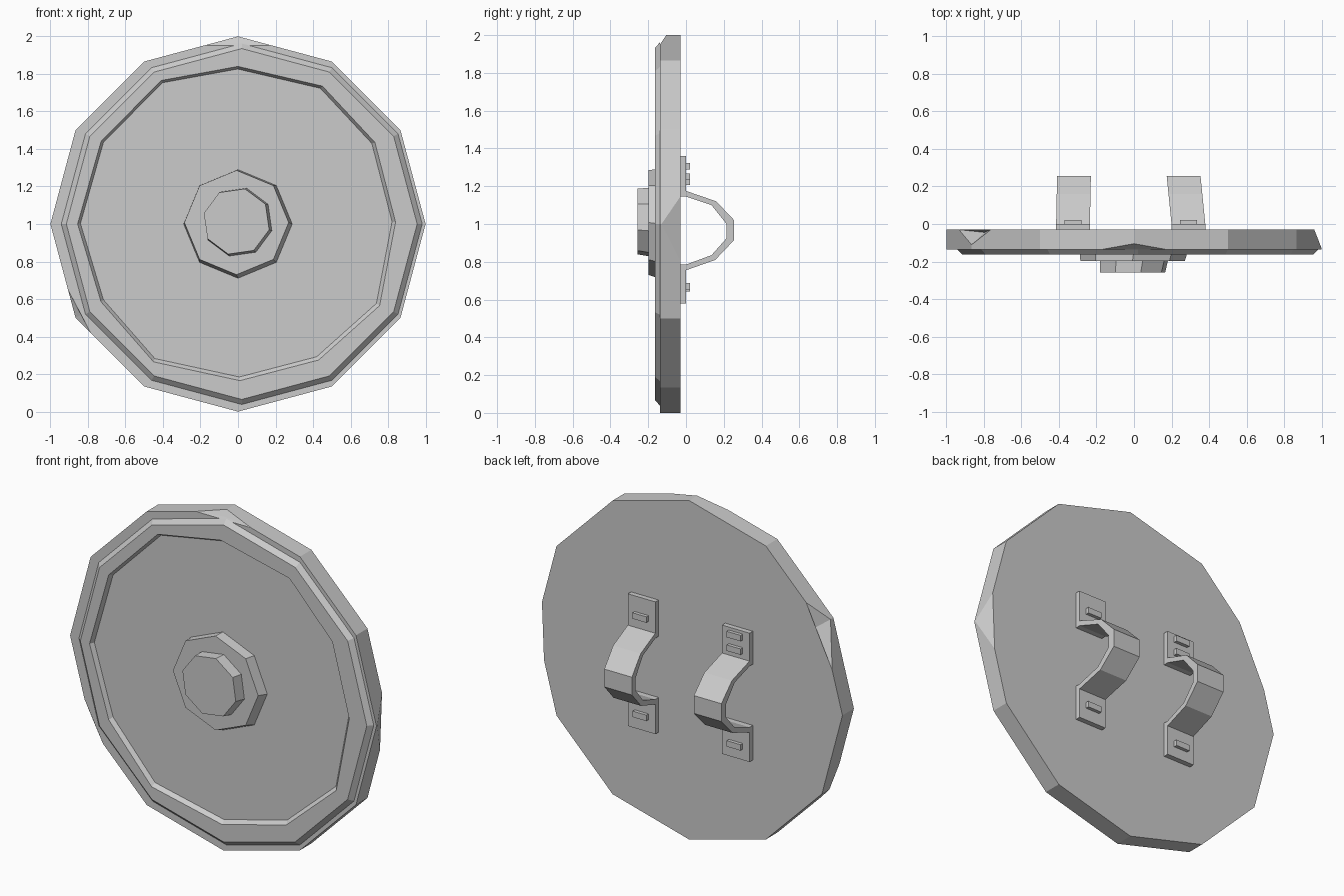
import bpy, bmesh
from math import sin, cos, pi
from mathutils import Vector

if "Cube" in bpy.data.objects:
    bpy.data.objects.remove(bpy.data.objects["Cube"], do_unlink=True)

steel = bpy.data.materials.new("grey_steel")
steel.use_nodes = True
GREY = (0.6, 0.6, 0.6, 1)
steel.diffuse_color = GREY
steel.node_tree.nodes["Principled BSDF"].inputs["Base Color"].default_value = GREY


def finish(bm, name):
    bmesh.ops.recalc_face_normals(bm, faces=bm.faces)
    mesh = bpy.data.meshes.new(name)
    bm.to_mesh(mesh)
    bm.free()
    mesh.materials.append(steel)
    obj = bpy.data.objects.new(name, mesh)
    bpy.context.collection.objects.link(obj)
    return obj


def ngon(sides, radius, cx=0, cz=1, turn=0):
    """Outline in x, z with the first corner at the top, running towards +x."""
    return [(cx + radius * sin(2 * pi * i / sides + turn),
             cz + radius * cos(2 * pi * i / sides + turn)) for i in range(sides)]


def scaled(outline, factor, dx=0, dz=0):
    return [(x * factor + dx, 1 + (z - 1) * factor + dz) for x, z in outline]


def loft(rings, cap_start=True, cap_end=True):
    """Join (outline, y) rings into one shell."""
    bm = bmesh.new()
    loops = [[bm.verts.new((x, y, z)) for x, z in outline] for outline, y in rings]
    for a, b in zip(loops, loops[1:]):
        for i in range(len(a)):
            j = (i + 1) % len(a)
            bm.faces.new((a[i], a[j], b[j], b[i]))
    if cap_start:
        bm.faces.new(loops[0])
    if cap_end:
        bm.faces.new(loops[-1])
    return bm, loops


def dent(bm, loop, other, i, before, after, depth, push):
    """Chip a rim corner: cut off its three edges, then push the corner in."""
    v = loop[i]
    count = len(loop)
    ends = ((loop[i - 1], before), (loop[(i + 1) % count], after), (other[i], depth))
    cuts = []
    for end, t in ends:
        edge = bm.edges.get((v, end))
        cuts.append(bmesh.utils.edge_split(edge, v, t)[1])
    for a, b in ((0, 1), (1, 2), (0, 2)):
        bmesh.ops.connect_verts(bm, verts=[cuts[a], cuts[b]])
    v.co += Vector(push)


BACK, SLAB, RIM = -0.03, -0.137, -0.163

# Main disc with chipped corners
bm, (back, front) = loft([(ngon(12, 1), BACK), (ngon(12, 1), SLAB)], cap_end=True)
dent(bm, back, front, 3, 0.29, 0.39, 0.93, (-0.045, 0, 0))
dent(bm, back, front, 10, 0.5, 0.28, 0.75, (0.07, -0.015, -0.05))
dent(bm, front, back, 0, 0.36, 0.36, 0.3, (0, 0.01, -0.035))
dent(bm, front, back, 8, 0.22, 0.3, 0.35, (0.03, 0.01, 0.015))
finish(bm, "disc")

# Raised border: outer slope, flat rim, inner slope and recessed panel
panel = [(0, 1.84), (0.45, 1.735), (0.73, 1.435), (0.84, 1.01), (0.755, 0.565), (0.43, 0.275),
         (0.01, 0.165), (-0.45, 0.265), (-0.73, 0.585), (-0.855, 1), (-0.73, 1.44), (-0.41, 1.765)]
bm, _ = loft([(ngon(12, 0.962, 0.02), SLAB), (ngon(12, 0.935, 0.02), RIM),
              (panel, RIM), (scaled(panel, 0.98, -0.002, 0.003), SLAB - 0.003)], cap_start=False)
finish(bm, "raised_border")

# Stepped boss in the middle
bm, _ = loft([(ngon(8, 0.29), SLAB), (scaled(ngon(8, 0.278), 1, -0.008, 0.008), -0.198)])
finish(bm, "boss_base")
knob = ngon(8, 0.187, 0, 1.01, 0.25)
bm, _ = loft([(knob, -0.195), (scaled(knob, 0.96, -0.008, 0.004), -0.258)])
finish(bm, "boss_knob")


# Arm straps: a flat tab at each end with an arched band between them
outer = [(0.16, 1.12), (0.255, 1.02), (0.255, 0.915), (0.155, 0.81)]
inner = [(0.135, 0.835), (0.215, 0.925), (0.215, 1.0), (0.135, 1.1)]
section = ([(0, 1.36), (0, 1.175)] + outer + [(0, 0.755), (0, 0.58), (BACK, 0.58), (BACK, 0.785),
           (0, 0.785)] + inner + [(0, 1.145), (BACK, 1.145), (BACK, 1.36)])


def strap(name, x, lean, top):
    bm = bmesh.new()
    sides = []
    for dx in (-0.09, 0.09):
        sides.append([bm.verts.new((x + dx + lean * max(y, 0) * 4, y, min(z, top)))
                      for y, z in section])
        bm.faces.new(sides[-1])
    a, b = sides
    for i in range(len(a)):
        bm.faces.new((a[i - 1], a[i], b[i], b[i - 1]))
    finish(bm, name)


def bolt(name, x, z):
    bm = bmesh.new()
    bmesh.ops.create_cube(bm, size=1)
    bmesh.ops.scale(bm, vec=(0.09, 0.03, 0.035), verts=bm.verts)
    bmesh.ops.translate(bm, vec=(x, 0.005, z), verts=bm.verts)
    finish(bm, name)


for side, x, lean, top, heights in (("left", 0.29, -0.025, 1.36, (1.25, 0.67)),
                                    ("right", -0.325, 0.005, 1.34, (1.305, 1.225, 0.66))):
    strap(side + "_strap", x, lean, top)
    for n, z in enumerate(heights):
        bolt(f"{side}_strap_bolt_{n + 1}", x, z)
